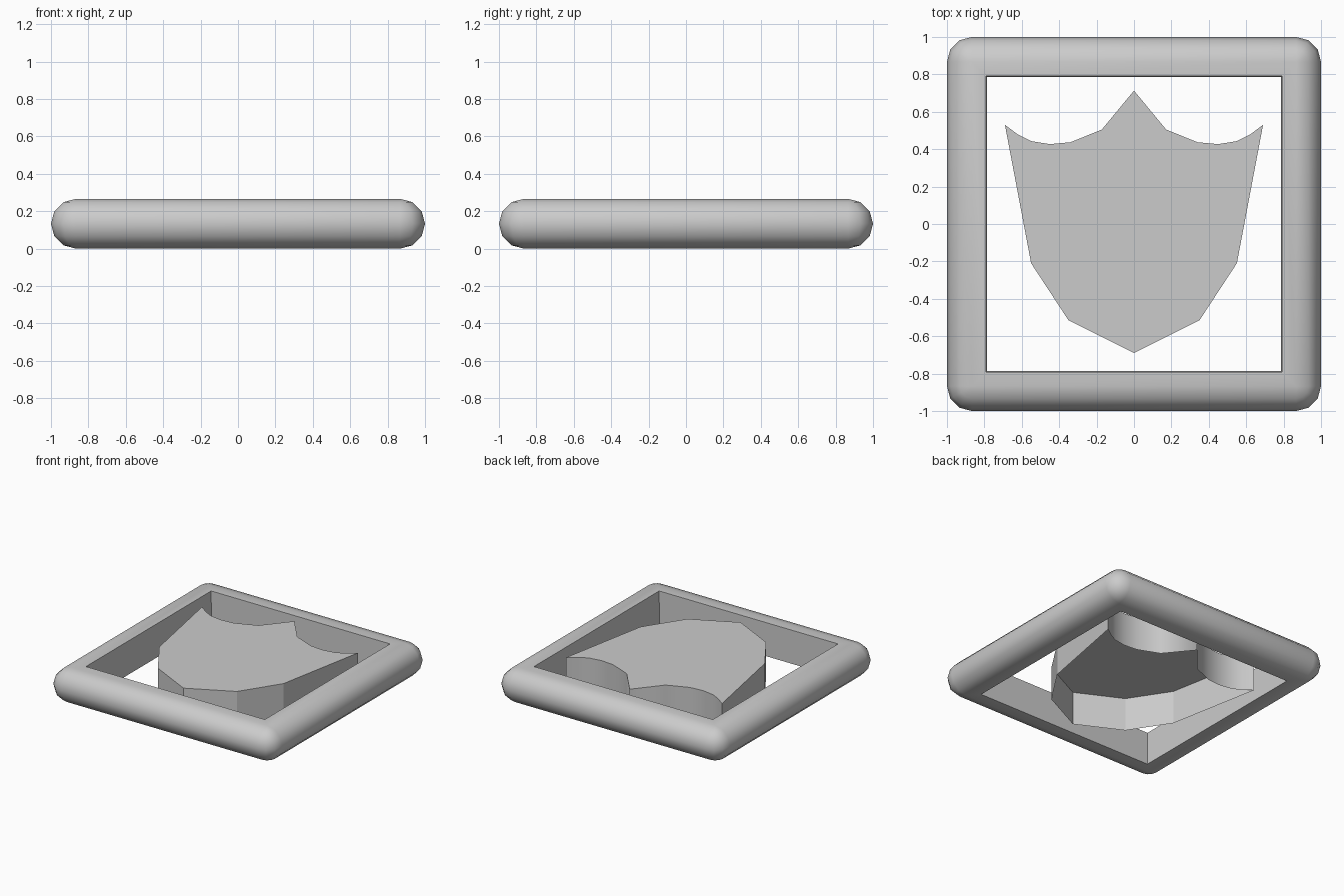
import bpy, bmesh
from math import sin, cos, pi, radians

if "Cube" in bpy.data.objects:
    bpy.data.objects.remove(bpy.data.objects["Cube"])

H = 0.266          # overall height
R = H / 2          # edge rounding radius
CORE = 1 - R       # centre of the corner spheres


def add_object(name, bm):
    mesh = bpy.data.meshes.new(name)
    bm.to_mesh(mesh)
    bm.free()
    ob = bpy.data.objects.new(name, mesh)
    bpy.context.collection.objects.link(ob)
    return ob


def square_ring(bm, half, radius, z):
    """Square loop with four points on each rounded corner."""
    ring = []
    for c, (sx, sy) in enumerate([(1, 1), (-1, 1), (-1, -1), (1, -1)]):
        for k in range(4):
            a = c * pi / 2 + k * pi / 6
            ring.append(bm.verts.new((sx * half + radius * cos(a),
                                      sy * half + radius * sin(a), z)))
    return ring


# Square frame: half-round outside, straight hole inside
bm = bmesh.new()
rings = [square_ring(bm, 0.787, 0, 0)]
for k in range(-3, 4):
    a = k * pi / 6
    rings.append(square_ring(bm, CORE, R * cos(a), R + R * sin(a)))
rings.append(square_ring(bm, 0.792, 0, H))
for i, lower in enumerate(rings):
    upper = rings[(i + 1) % len(rings)]
    for j in range(16):
        n = (j + 1) % 16
        bm.faces.new((lower[j], lower[n], upper[n], upper[j]))
bmesh.ops.remove_doubles(bm, verts=bm.verts, dist=0.0005)
bmesh.ops.recalc_face_normals(bm, faces=bm.faces)
frame = add_object("square_frame", bm)
bpy.context.view_layer.objects.active = frame
frame.select_set(True)
bpy.ops.object.shade_smooth_by_angle(angle=radians(40))

# Shield plate: mirrored half outline, top cap and side walls, open underneath
half = [(0, -0.69), (0.35, -0.515), (0.55, -0.21), (0.69, 0.53),
        (0.62, 0.478), (0.55, 0.443), (0.45, 0.427), (0.34, 0.437),
        (0.172, 0.505), (0, 0.713)]
outline = half + [(-x, y) for x, y in half[-2:0:-1]]
bm = bmesh.new()
top = [bm.verts.new((x, y, H)) for x, y in outline]
base = [bm.verts.new((x, y, 0)) for x, y in outline]
bm.faces.new(top)
count = len(outline)
for i in range(count):
    n = (i + 1) % count
    wall = bm.faces.new((base[i], base[n], top[n], top[i]))
    wall.smooth = 3 <= i < count - 3      # only the curved notches are smooth
for e in bm.edges:
    if len(e.link_faces) == 2:
        e.smooth = e.calc_face_angle() < radians(40)
add_object("shield_plate", bm)
